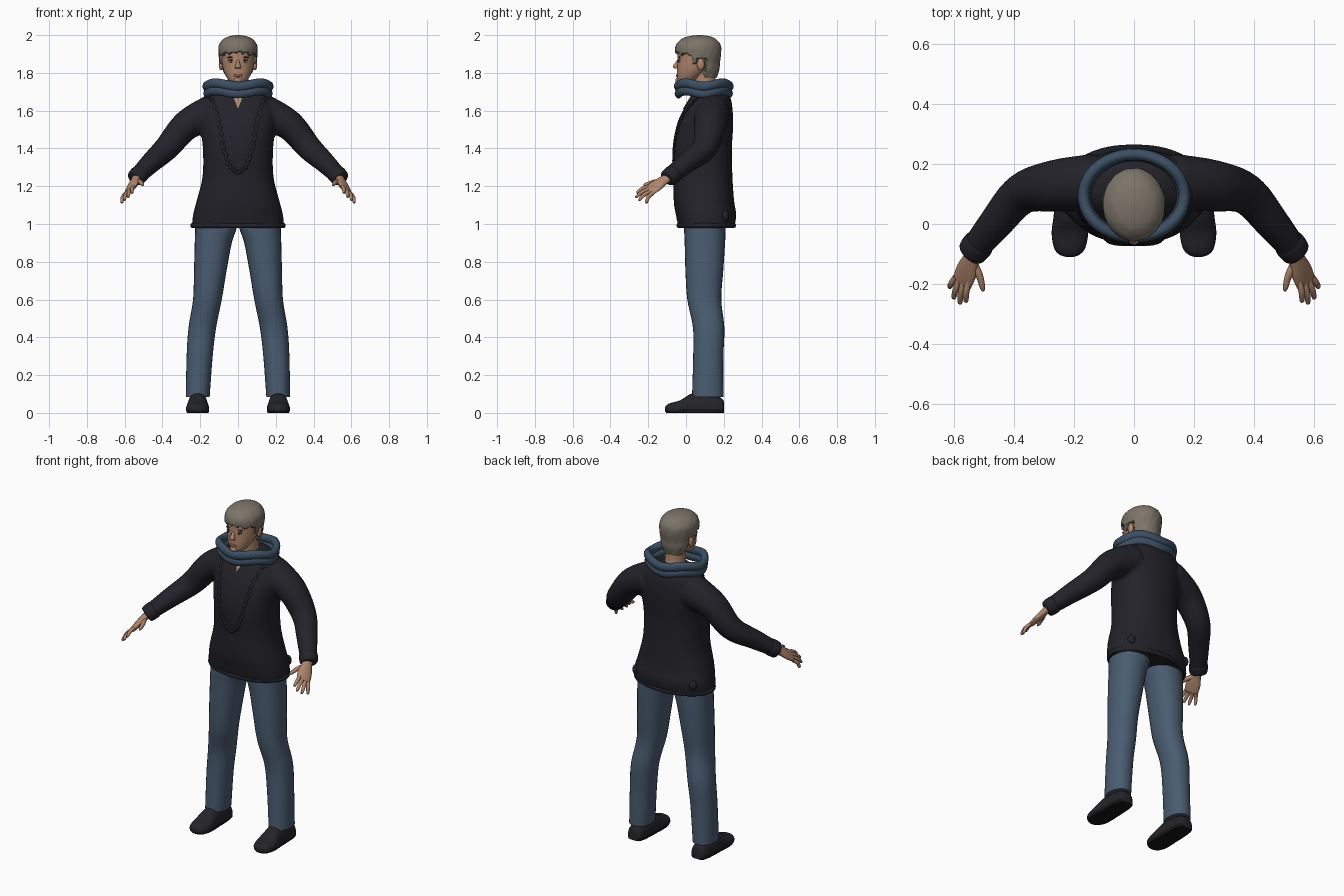
import bpy, bmesh, math
from mathutils import Vector

if "Cube" in bpy.data.objects:
    bpy.data.objects.remove(bpy.data.objects["Cube"])


def material(name, r, g, b):
    m = bpy.data.materials.new(name)
    m.use_nodes = True
    m.diffuse_color = (r, g, b, 1)
    node = m.node_tree.nodes["Principled BSDF"]
    node.inputs["Base Color"].default_value = (r, g, b, 1)
    node.inputs["Roughness"].default_value = 0.8
    return m


cloth = material("charcoal cloth", .016, .016, .022)
denim = material("faded denim", .068, .108, .165)
wool = material("blue wool", .045, .078, .125)
skin = material("skin", .42, .235, .15)
hair_grey = material("grey brown hair", .2, .175, .14)
leather = material("dark leather", .018, .018, .022)
rubber = material("black rubber", .008, .008, .009)
lip = material("lip", .3, .12, .09)
dark = material("dark brown", .035, .022, .016)
white = material("eye white", .5, .45, .4)


def smooth_path(points, steps):
    """Catmull-Rom interpolation of tuples of any length."""
    out = []
    for i in range(len(points) - 1):
        a, b, c, d = (points[max(i - 1, 0)], points[i], points[i + 1],
                      points[min(i + 2, len(points) - 1)])
        for s in range(steps):
            t = s / steps
            out.append([q + t / 2 * (r - p + t * (2*p - 5*q + 4*r - s2 + t * (3*(q - r) + s2 - p)))
                        for p, q, r, s2 in zip(a, b, c, d)])
    return out + [list(points[-1])]


def spow(v, e):
    return math.copysign(abs(v) ** e, v)


def rings(points, upright=True, wide=None, sides=28, steps=5, power=1.0):
    """Points are x, y, z, half width, half depth."""
    path = smooth_path(points, steps)
    out = []
    for i, (x, y, z, a, b) in enumerate(path):
        u, v = Vector((1, 0, 0)), Vector((0, 1, 0))
        if not upright:
            t = Vector(path[min(i + 1, len(path) - 1)][:3]) - Vector(path[max(i - 1, 0)][:3])
            t.normalize()
            u = Vector(wide) if wide else t.cross(Vector((0, 0, 1)))
            u = (u - t * u.dot(t)).normalized()
            v = u.cross(t)
        ring = []
        for k in range(sides):
            w = math.tau * k / sides
            ring.append(Vector((x, y, z)) + u * a * spow(math.cos(w), power)
                        + v * b * spow(math.sin(w), power))
        out.append(ring)
    return out


def build(name, shells, mat, mirror=False, loop=False):
    """Skin each list of rings into a shell, closed by caps or into a loop."""
    bm = bmesh.new()
    for shell in shells:
        rows = [[bm.verts.new(p) for p in ring] for ring in shell]
        for a, b in zip(rows, rows[1:] + rows[:1] if loop else rows[1:]):
            for k in range(len(a)):
                j = (k + 1) % len(a)
                bm.faces.new((a[k], a[j], b[j], b[k]))
        if not loop:
            bm.faces.new(rows[0])
            bm.faces.new(rows[-1])
    bmesh.ops.recalc_face_normals(bm, faces=bm.faces)
    mesh = bpy.data.meshes.new(name)
    bm.to_mesh(mesh)
    bm.free()
    mesh.materials.append(mat)
    obj = bpy.data.objects.new(name, mesh)
    bpy.context.collection.objects.link(obj)
    bpy.ops.object.select_all(action='DESELECT')
    obj.select_set(True)
    bpy.context.view_layer.objects.active = obj
    bpy.ops.object.shade_smooth_by_angle(angle=math.radians(50))
    if mirror:
        obj.modifiers.new("mirror", 'MIRROR').use_mirror_merge = False
    return obj


def ball(name, centre, size, mat, mirror=False):
    """Ellipsoid made of horizontal rings."""
    c, shell = Vector(centre), []
    for i in range(1, 12):
        t = math.pi * i / 12
        shell.append([c + Vector((size[0] * math.sin(t) * math.cos(w), size[1] * math.sin(t) * math.sin(w),
                                  -size[2] * math.cos(t))) for w in (math.tau * k / 16 for k in range(16))])
    return build(name, [shell], mat, mirror)


def front_y(obj, x, z):
    """Depth of the front surface of an object."""
    hit, loc, _, _ = obj.ray_cast(Vector((x, -1, z)), Vector((0, 1, 0)),
                                  depsgraph=bpy.context.evaluated_depsgraph_get())
    return loc.y if hit else 0


# Jacket: torso and both sleeves fused into one skin
torso = rings([(0, .108, .98, .245, .148), (0, .106, 1.05, .238, .16), (0, .095, 1.12, .22, .16),
               (0, .09, 1.25, .188, .156), (0, .086, 1.4, .186, .157), (0, .1, 1.52, .2, .15),
               (0, .115, 1.6, .2, .132), (0, .13, 1.67, .17, .105), (0, .125, 1.72, .09, .07)], sides=48, power=.88)
sleeve = rings([(.13, .14, 1.59, .095, .1), (.27, .127, 1.525, .086, .08), (.375, .1, 1.405, .069, .067),
                (.46, .005, 1.325, .058, .055), (.54, -.093, 1.245, .046, .043)], upright=False)
flip = [[Vector((-p.x, p.y, p.z)) for p in ring] for ring in sleeve]
jacket = build("jacket", [torso, sleeve, flip], cloth)
remesh = jacket.modifiers.new("fuse", 'REMESH')
remesh.mode = 'VOXEL'
remesh.voxel_size = .01
remesh.use_smooth_shade = True
relax = jacket.modifiers.new("relax", 'SMOOTH')
relax.iterations = 6
build("cuffs", [rings([(.513, -.06, 1.272, .04, .038), (.518, -.066, 1.267, .052, .048),
                       (.54, -.093, 1.245, .05, .046), (.546, -.1, 1.239, .04, .037)], upright=False)], cloth, True)
hem = [(.243 * math.cos(w), .107 + .148 * math.sin(w)) for w in (math.tau * k / 48 for k in range(48))]
build("jacket_hem", [[[Vector((x + .01 * math.cos(q) * x / .24, y + .01 * math.cos(q) * (y - .1) / .15,
                                .992 + .013 * math.sin(q))) for q in (math.tau * j / 8 for j in range(8))]
                      for x, y in hem]], cloth, loop=True)
ball("hip_toggles", (.19, .205, 1.045), (.022, .022, .03), cloth, True)

# Ruffled opening edges lying on the chest
edge = smooth_path([(.14, 1.66), (.105, 1.55), (.08, 1.42), (.045, 1.31), (.0, 1.27)], 7)
ruffle = []
for i, (x, z) in enumerate(edge):
    x = max(x + .006 * (-1) ** i, 0)
    ruffle.append((x, front_y(jacket, x, z), z, .009, .007))
build("opening_edges", [rings(ruffle, False, (1, 0, 0), 8, 2)], cloth, True)

# Bare skin at the open neck
notch = [[Vector((x, front_y(jacket, x, z) - d, z)) for x, z in ((-.028, 1.68), (0, 1.68), (.028, 1.68), (0, 1.61))]
         for d in (.005, -.004)]
build("neck_opening", [notch], skin)

# Trousers
build("trousers", [rings([(.115, .105, 1.06, .11, .11), (.117, .1, .98, .11, .11), (.131, .1, .9, .098, .107),
                          (.147, .097, .75, .086, .1), (.162, .097, .6, .076, .09), (.189, .12, .45, .073, .083),
                          (.203, .118, .3, .069, .08), (.213, .115, .085, .063, .083)], power=.92)], denim, True)

# Shoes, flattened on the ground, with soles picked out by height
shoe = rings([(.213, .202, .02, .025, .03), (.213, .185, .02, .045, .06), (.213, .1, .02, .053, .085),
              (.213, .03, .02, .055, .082), (.214, -.03, .02, .061, .047), (.215, -.08, .02, .052, .033),
              (.215, -.102, .02, .034, .022), (.215, -.11, .02, .012, .012)], False, (1, 0, 0), power=.85)
for ring in shoe:
    for p in ring:
        p.z = max(p.z, 0)
shoes = build("shoes", [shoe], leather, True)
shoes.data.materials.append(rubber)
for f in shoes.data.polygons:
    f.material_index = int(f.center.z < .014)

# Hands
across = (.75, .1, -.65)
hand = [rings([(.53, -.08, 1.255, .026, .022), (.545, -.12, 1.23, .031, .02), (.558, -.155, 1.205, .041, .018),
               (.573, -.192, 1.178, .04, .013), (.577, -.2, 1.172, .03, .008)], False, across, 16)]
tips = [(.562, -.262, 1.165), (.582, -.268, 1.142), (.603, -.25, 1.126), (.617, -.212, 1.112)]
for i, tip in enumerate(tips):
    base = Vector((.572, -.18, 1.182)) + Vector(across) * (i - 1.5) * .02
    end = Vector(tip)
    mid = base.lerp(end, .5) + Vector((.004, -.004, .006))
    hand.append(rings([(*base, .011, .011), (*mid, .0105, .0105), (*base.lerp(end, .93), .008, .008),
                       (*end, .003, .003)], False, across, 10, 4))
hand.append(rings([(.54, -.125, 1.228, .016, .014), (.517, -.17, 1.222, .013, .012),
                   (.506, -.212, 1.21, .009, .009), (.504, -.225, 1.205, .003, .003)], False, across, 10, 4))
build("hands", hand, skin, True)

# Neck and head
build("neck", [rings([(0, .115, 1.66, .065, .065), (0, .1, 1.74, .056, .06), (0, .095, 1.83, .056, .06)])], skin)
head = build("head", [rings([(0, .002, 1.742, .022, .03), (0, .004, 1.755, .044, .048), (0, .024, 1.79, .067, .072),
                             (0, .045, 1.83, .081, .092), (0, .06, 1.88, .088, .105), (0, .065, 1.93, .088, .105),
                             (0, .065, 1.97, .06, .07)], sides=36)], skin)
build("nose", [rings([(0, -.036, 1.872, .008, .008), (0, -.05, 1.85, .01, .011), (0, -.056, 1.832, .016, .014),
                      (0, -.046, 1.822, .014, .01)], sides=14)], skin)
ball("ears", (.09, .078, 1.845), (.012, .02, .032), skin, True)


def feature(name, x, z, size, mat, mirror=True):
    ball(name, (x, front_y(head, x, z), z), size, mat, mirror)


feature("eyes", .036, 1.861, (.014, .005, .006), white)
feature("pupils", .036, 1.861, (.006, .0075, .006), dark)
feature("upper_lids", .036, 1.868, (.016, .006, .003), dark)
feature("eyebrows", .038, 1.882, (.02, .006, .004), dark)
feature("mouth", 0, 1.786, (.025, .006, .007), lip, False)
feature("chin", 0, 1.762, (.022, .01, .012), skin, False)

# Hair: a cap whose lower part is tucked inside the head along the hairline
cap = rings([(0, .118, 1.775, .06, .045), (0, .092, 1.82, .084, .085), (0, .068, 1.86, .098, .112),
             (0, .065, 1.91, .104, .122), (0, .065, 1.95, .1, .117), (0, .067, 1.98, .076, .09),
             (0, .07, 1.994, .045, .055), (0, .07, 2, .012, .015)], sides=64, steps=8)
core = Vector((0, .068, 1.88))
for ring in cap:
    for p in ring:
        fringe = 1.908 + .007 * math.sin(p.x * 170) - .15 * abs(p.x)
        line = fringe if p.y < .03 else 1.848 if p.y < .06 else 1.875 if p.y < .1 else 1.77
        if p.z < line:
            p.xy = core.xy + (p.xy - core.xy) * .74
        else:
            p.xy = core.xy + (p.xy - core.xy) * (1 + .012 * math.sin(p.x * 120 + p.z * 60) * math.sin(p.y * 90))
build("hair", [cap], hair_grey)

# Scarf: two loose wavy coils
for name, z, grow in (("scarf_upper_coil", 1.737, 1.0), ("scarf_lower_coil", 1.699, .97)):
    coil = []
    for k in range(72):
        w = math.tau * k / 72
        c, s = math.cos(w), math.sin(w)
        lift = -.008 * math.cos(4 * w)
        coil.append([Vector((c * (.168 * grow + .02 * math.cos(q)), .094 + s * (.138 * grow + .02 * math.cos(q)),
                             z + lift + .026 * math.sin(q))) for q in (math.tau * j / 14 for j in range(14))])
    build(name, [coil], wool, loop=True)
